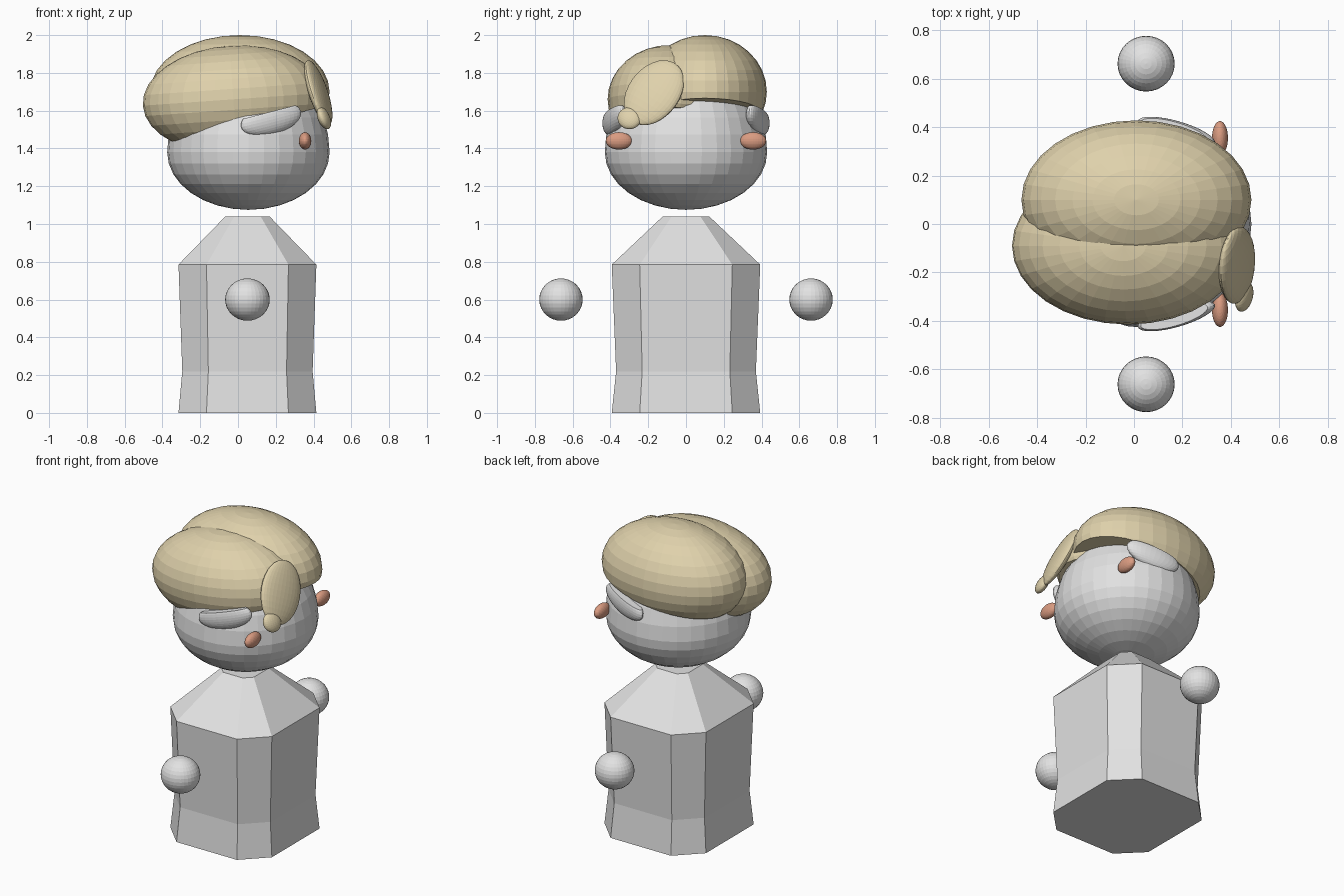
import bpy
import bmesh
from math import radians
from mathutils import Matrix, Vector, Euler

cube = bpy.data.objects.get("Cube")
if cube:
    bpy.data.objects.remove(cube, do_unlink=True)


def material(name, colour):
    mat = bpy.data.materials.new(name)
    mat.use_nodes = True
    mat.diffuse_color = (*colour, 1)
    bsdf = next(n for n in mat.node_tree.nodes if n.type == "BSDF_PRINCIPLED")
    bsdf.inputs["Base Color"].default_value = (*colour, 1)
    return mat


GREY = material("light grey", (0.76, 0.76, 0.76))
BLOND = material("blond", (0.74, 0.64, 0.41))
SALMON = material("salmon", (0.70, 0.33, 0.22))


def finish(bm, name, mat):
    bmesh.ops.recalc_face_normals(bm, faces=bm.faces)
    mesh = bpy.data.meshes.new(name)
    bm.to_mesh(mesh)
    bm.free()
    mesh.materials.append(mat)
    obj = bpy.data.objects.new(name, mesh)
    bpy.context.collection.objects.link(obj)
    return obj


def ellipsoid(name, centre, radii, mat, turn=None, cut=None, lower=None):
    """Faceted ellipsoid; cut = (point, normal) removes what lies below that
    plane, lower = separate radius for the lower half."""
    bm = bmesh.new()
    bmesh.ops.create_uvsphere(bm, u_segments=32, v_segments=16, radius=1)
    for v in bm.verts:
        rz = lower if lower and v.co.z < 0 else radii[2]
        v.co = Vector((v.co.x * radii[0], v.co.y * radii[1], v.co.z * rz))
    bm.transform(Matrix.Translation(centre) @ (turn or Matrix()))
    if cut:
        geom = bm.verts[:] + bm.edges[:] + bm.faces[:]
        bmesh.ops.bisect_plane(bm, geom=geom, plane_co=cut[0],
                               plane_no=cut[1], clear_inner=True)
        bmesh.ops.holes_fill(bm, edges=bm.edges)
    return finish(bm, name, mat)


# Body: chamfered box section, lofted through four heights
MID = 0.05
bm = bmesh.new()
rings = []
for z, hx, hy, k in ((0, 0.365, 0.393, 0.148), (0.22, 0.345, 0.37, 0.138),
                     (0.785, 0.365, 0.393, 0.148), (1.04, 0.117, 0.123, 0.047)):
    corners = [(hx - k, -hy), (hx, k - hy), (hx, hy - k), (hx - k, hy),
               (k - hx, hy), (-hx, hy - k), (-hx, k - hy), (k - hx, -hy)]
    rings.append([bm.verts.new((MID + x, y, z)) for x, y in corners])
for low, high in zip(rings, rings[1:]):
    for i in range(8):
        j = (i + 1) % 8
        bm.faces.new((low[i], low[j], high[j], high[i]))
bm.faces.new(rings[0])
bm.faces.new(rings[-1])
finish(bm, "body", GREY)

# Head
ellipsoid("head", (0.055, 0, 1.38), (0.43, 0.43, 0.48), GREY, lower=0.305)

# Two overlapping hair domes with slanted undersides
tilt = Matrix.Rotation(radians(-4), 4, "Y")
ellipsoid("front_hair", (-0.025, -0.09, 1.66), (0.48, 0.325, 0.285), BLOND,
          tilt, ((0, 0, 1.505), (-0.26, 0, 1)))
ellipsoid("back_hair", (0.01, 0.1, 1.70), (0.475, 0.328, 0.30), BLOND,
          None, ((0, 0, 1.575), (-0.19, 0, 1)))

# Flat side lock with a small tip
normal = Vector((1, -0.23, 0.4)).normalized()
along = Vector((-0.077, 0.22, 0.32)).normalized()
across = along.cross(normal)
turn = Matrix((normal, across, along)).transposed().to_4x4()
ellipsoid("side_lock", (0.425, -0.17, 1.695), (0.04, 0.145, 0.195), BLOND, turn)
ellipsoid("side_lock_tip", (0.455, -0.30, 1.56), (0.03, 0.065, 0.06), BLOND, turn)

# Paired parts on both sides
for side, label in ((-1, "right"), (1, "left")):
    ellipsoid(label + "_hand", (MID, side * 0.662, 0.6),
              (0.118, 0.115, 0.112), GREY)
    ellipsoid(label + "_eye", (0.355, side * 0.355, 1.44),
              (0.033, 0.07, 0.046), SALMON)
    lean = Euler((0, radians(-14), radians(-side * 16))).to_matrix().to_4x4()
    ellipsoid(label + "_ear", (0.175, side * 0.38, 1.555),
              (0.17, 0.045, 0.08), GREY, lean,
              ((0.175, 0, 1.595), (0.26, 0, -1)))
